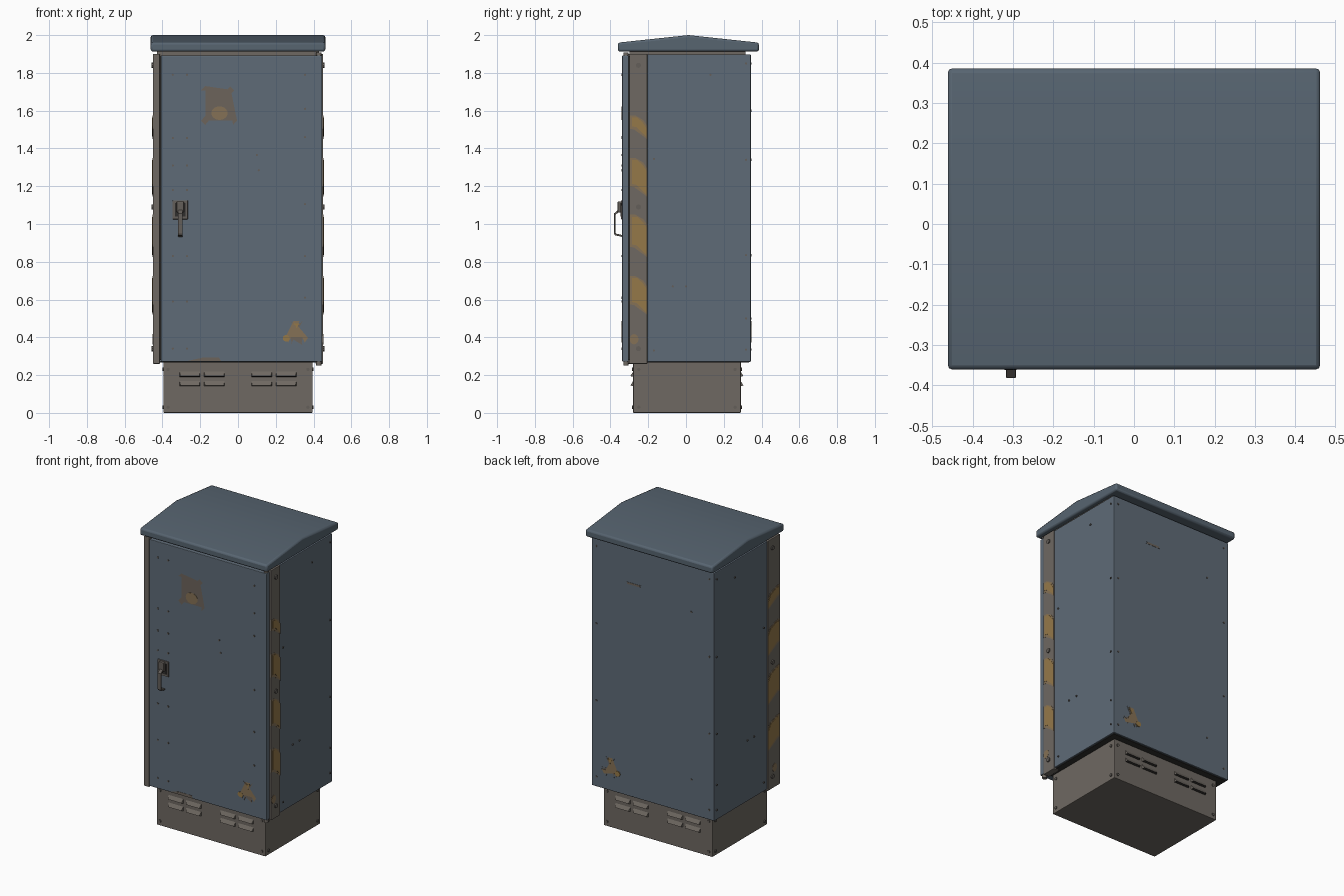
import bpy, bmesh, math
from mathutils import Vector, Matrix

if "Cube" in bpy.data.objects:
    bpy.data.objects.remove(bpy.data.objects["Cube"])


def material(name, rgb):
    m = bpy.data.materials.new(name)
    m.diffuse_color = (*rgb, 1)
    m.use_nodes = True
    m.node_tree.nodes["Principled BSDF"].inputs["Base Color"].default_value = m.diffuse_color
    return m


BLUE = material("cabinet blue grey", (0.114, 0.147, 0.184))
ROOF = material("roof blue grey", (0.095, 0.128, 0.163))
METAL = material("galvanised brown grey", (0.158, 0.140, 0.122))
STEEL = material("handle steel", (0.125, 0.112, 0.100))
DARK = material("dark gap", (0.030, 0.028, 0.026))
LABEL = material("faded label brown", (0.150, 0.127, 0.105))
TAN = material("worn tan", (0.235, 0.165, 0.092))
AMBER = material("hazard amber", (0.300, 0.190, 0.066))


def finish(name, bm, mats, bevel=0, smooth=False):
    bmesh.ops.recalc_face_normals(bm, faces=bm.faces)
    me = bpy.data.meshes.new(name)
    bm.to_mesh(me)
    bm.free()
    for m in mats:
        me.materials.append(m)
    ob = bpy.data.objects.new(name, me)
    bpy.context.collection.objects.link(ob)
    if bevel:
        mod = ob.modifiers.new("bevel", 'BEVEL')
        mod.width, mod.segments, mod.limit_method = bevel, 2, 'ANGLE'
    if smooth:
        bpy.ops.object.select_all(action='DESELECT')
        bpy.context.view_layer.objects.active = ob
        ob.select_set(True)
        bpy.ops.object.shade_smooth_by_angle(angle=math.radians(35))
    return ob


def box(name, lo, hi, mat, bevel=0):
    bm = bmesh.new()
    lo, hi = Vector(lo), Vector(hi)
    bmesh.ops.create_cube(bm, size=1, matrix=Matrix.Translation((lo + hi) / 2)
                          @ Matrix.Diagonal((*(hi - lo), 1)))
    return finish(name, bm, [mat], bevel)


def extrude_loop(bm, pts, step):
    f = bm.faces.new([bm.verts.new(p) for p in pts])
    new = bmesh.ops.extrude_face_region(bm, geom=[f])['geom']
    bmesh.ops.translate(bm, vec=step, verts=[v for v in new if isinstance(v, bmesh.types.BMVert)])


# map 2D (u, z) at depth d in front of each side of the cabinet
SIDES = {
    "front": lambda u, z, d: Vector((u, -0.338 - d, z)),
    "back": lambda u, z, d: Vector((u, 0.343 + d, z)),
    "right": lambda u, z, d: Vector((0.445 + d, u, z)),
    "left": lambda u, z, d: Vector((-0.445 - d, u, z)),
    "plinth_front": lambda u, z, d: Vector((u, -0.28 - d, z)),
    "plinth_back": lambda u, z, d: Vector((u, 0.29 + d, z)),
    "plinth_right": lambda u, z, d: Vector((0.395 + d, u, z)),
    "plinth_left": lambda u, z, d: Vector((-0.395 - d, u, z)),
}


def plate(name, side, pts, mat, d=0.0015):
    at = SIDES[side]
    bm = bmesh.new()
    extrude_loop(bm, [at(u, z, -0.002) for u, z in pts], at(0, 0, d + 0.002) - at(0, 0, 0))
    return finish(name, bm, [mat])


def rounded(pts, r):
    # convex counter-clockwise outline grown by r with round corners
    out, n = [], len(pts)
    for i in range(n):
        p, a, b = Vector(pts[i]), Vector(pts[i - 1]), Vector(pts[(i + 1) % n])
        d1, d2 = p - a, b - p
        a1 = math.atan2(-d1.x, d1.y)
        a2 = math.atan2(-d2.x, d2.y)
        turn = (a2 - a1) % (2 * math.pi)
        for k in range(6):
            t = a1 + turn * k / 5 + math.pi
            out.append((p.x + r * math.cos(t), p.y + r * math.sin(t)))
    return out


def ellipse(u, z, ru, rz):
    return [(u + ru * math.cos(k * math.pi / 10), z + rz * math.sin(k * math.pi / 10)) for k in range(20)]


def studs(name, side, spots, r, h, mat, base=0.0):
    at = SIDES[side]
    bm = bmesh.new()
    for u, z in spots:
        ring = [at(u + r * math.cos(k * math.pi / 4), z + r * math.sin(k * math.pi / 4), base) for k in range(8)]
        extrude_loop(bm, ring, at(0, 0, h) - at(0, 0, 0))
    return finish(name, bm, [mat])


# plinth, cabinet body and neck under the roof
box("plinth", (-0.395, -0.28, 0), (0.395, 0.29, 0.275), METAL, 0.004)
box("body", (-0.445, -0.295, 0.27), (0.445, 0.343, 1.898), BLUE, 0.004)
box("body_underside", (-0.435, -0.29, 0.266), (0.435, 0.333, 0.275), DARK)
box("roof_neck", (-0.43, -0.30, 1.89), (0.43, 0.315, 1.92), METAL)
box("door_seal", (-0.43, -0.306, 0.28), (0.435, -0.29, 1.89), DARK)

# door and front corner posts
box("door", (-0.408, -0.338, 0.272), (0.445, -0.304, 1.892), BLUE, 0.004)
box("left_post", (-0.451, -0.332, 0.26), (-0.414, -0.205, 1.9), METAL, 0.003)
box("right_post", (0.41, -0.30, 0.26), (0.451, -0.205, 1.9), METAL, 0.003)

# hinge pin ends
for name, z in (("lower_hinge", 0.262), ("upper_hinge", 1.895)):
    bm = bmesh.new()
    bmesh.ops.create_cone(bm, cap_ends=True, segments=12, radius1=0.014, radius2=0.014, depth=0.024,
                          matrix=Matrix.Translation((0.428, -0.318, z)))
    finish(name, bm, [METAL], 0, True)

# gabled roof with thick rounded eaves
bm = bmesh.new()
profile = [(-0.361, 1.913), (0.386, 1.913), (0.386, 1.96), (0.013, 2.0), (-0.361, 1.96)]
extrude_loop(bm, [(-0.462, y, z) for y, z in profile], Vector((0.924, 0, 0)))
finish("roof", bm, [ROOF], 0.011, True)

# plinth louvres, front and back: hoods with a dark slot below
for side in ("plinth_front", "plinth_back"):
    at = SIDES[side]
    bm = bmesh.new()
    for u in (-0.255, -0.125, 0.125, 0.255):
        for z in (0.155, 0.205):
            w = 0.055
            a = [bm.verts.new(at(u + s * w, z + 0.015, -0.001)) for s in (-1, 1)]
            b = [bm.verts.new(at(u + s * (w - 0.006), z - 0.01, 0.014)) for s in (-1, 1)]
            c = [bm.verts.new(at(u + s * w, z - 0.014, -0.001)) for s in (-1, 1)]
            bm.faces.new((a[0], a[1], b[1], b[0]))
            slot = bm.faces.new((b[0], b[1], c[1], c[0]))
            slot.material_index = 1
            bm.faces.new((a[0], b[0], c[0]))
            bm.faces.new((a[1], c[1], b[1]))
            bm.faces.new((a[1], a[0], c[0], c[1]))
    finish(side + "_louvres", bm, [METAL, DARK])

# screws on plinth, door, sides and posts
for side, us in (("plinth_front", (-0.37, 0.37)), ("plinth_back", (-0.37, 0.37)),
                 ("plinth_right", (-0.25, 0.26)), ("plinth_left", (-0.25, 0.26))):
    studs(side + "_screws", side, [(u, z) for u in us for z in (0.03, 0.23)], 0.009, 0.006, STEEL)
door_spots = [(u, z) for u in (-0.345, -0.27) for z in (0.34, 0.59, 0.83, 1.18, 1.31, 1.455, 1.79)]
door_spots += [(0.355, z) for z in (0.61, 0.83, 1.105, 1.46, 1.61, 1.79)] + [(0.10, 1.365), (0.11, 1.285)]
studs("door_rivets", "front", door_spots, 0.006, 0.004, STEEL)
side_spots = [(0.318, z) for z in (0.335, 0.5, 0.835, 1.34, 1.85)]
side_spots += [(-0.17, 0.33), (-0.17, 1.345), (0.13, 1.79), (-0.07, 0.67), (0.0, 0.67)]
for side in ("left", "right"):
    studs(side + "_side_rivets", side, side_spots, 0.006, 0.005, STEEL)
    studs(side + "_post_bolts", side, [(-0.252, z) for z in (0.34, 1.09, 1.84)], 0.014, 0.008, STEEL, 0.005)
back_spots = [(s * 0.41, z) for s in (-1, 1) for z in (0.335, 0.835, 1.34, 1.85)]
studs("back_rivets", "back", back_spots + [(-0.28, 0.5), (-0.28, 1.6)], 0.006, 0.004, STEEL)

# worn slanted hazard bands on both posts
for side in ("left", "right"):
    a, b = (-0.299, -0.206) if side == "right" else (-0.33, -0.206)
    for i, (z, h) in enumerate(((0.63, 0.075), (0.945, 0.085), (1.255, 0.075), (1.52, 0.035))):
        for label, inset, mat, d in (("edge", 0, TAN, 0.0075), ("centre", 0.012, AMBER, 0.009)):
            l, r, k = a + inset, b - inset / 3, h - inset
            band = [(l, z - k + 0.02), (l + 0.025, z - k + 0.015), (r, z - k - 0.035), (r, z + k - 0.035),
                    (r - 0.02, z + k - 0.005), (l + 0.03, z + k + 0.02), (l, z + k + 0.02)]
            plate(f"{side}_hazard_{label}_{i}", side, band, mat, d)
    plate(side + "_hazard_spot", side, ellipse(-0.275, 0.39, 0.023, 0.027), TAN, 0.0075)

# warning triangles on the door and back
for side in ("front", "back"):
    x = 0.31
    plate(side + "_warning_border", side,
          rounded([(x - 0.063, 0.375), (x + 0.063, 0.375), (x, 0.505)], 0.036), LABEL)
    plate(side + "_warning_triangle", side,
          rounded([(x - 0.06, 0.38), (x + 0.06, 0.38), (x, 0.495)], 0.018), TAN, 0.003)
    plate(side + "_warning_amber", side, rounded([(x - 0.02, 0.452), (x + 0.02, 0.452), (x, 0.49)], 0.018),
          AMBER, 0.0045)
    plate(side + "_warning_spot", side, ellipse(x - 0.055, 0.395, 0.018, 0.017), AMBER, 0.0045)

# faded square label on the door, small marks elsewhere
plate("door_label", "front", rounded([(-0.195, 1.525), (-0.005, 1.525), (-0.02, 1.73), (-0.195, 1.73)], 0.022), LABEL)
plate("door_label_spot", "front", ellipse(-0.098, 1.587, 0.043, 0.036), TAN, 0.003)
plate("door_bottom_wear", "front", [(-0.27, 0.274), (-0.09, 0.274), (-0.1, 0.292), (-0.19, 0.292)], LABEL)
plate("back_mark", "back", rounded([(0.085, 1.66), (0.195, 1.66), (0.195, 1.675), (0.085, 1.675)], 0.014), LABEL)

# door handle: mount, pivot and bent lever
box("handle_plate", (-0.347, -0.345, 1.025), (-0.265, -0.335, 1.125), STEEL, 0.004)
box("handle_recess", (-0.333, -0.3465, 1.04), (-0.279, -0.34, 1.11), DARK)
box("handle_pivot", (-0.325, -0.362, 1.06), (-0.287, -0.338, 1.12), STEEL, 0.005)
path = [(-0.352, 1.115), (-0.36, 1.075), (-0.382, 1.055), (-0.382, 0.95), (-0.376, 0.94), (-0.338, 0.932)]
inner = [(-0.338, 0.942), (-0.37, 0.949), (-0.374, 0.955), (-0.374, 1.05), (-0.352, 1.065), (-0.342, 1.115)]
bm = bmesh.new()
extrude_loop(bm, [(-0.317, y, z) for y, z in path + inner], Vector((0.024, 0, 0)))
finish("handle_lever", bm, [STEEL], 0.002)
